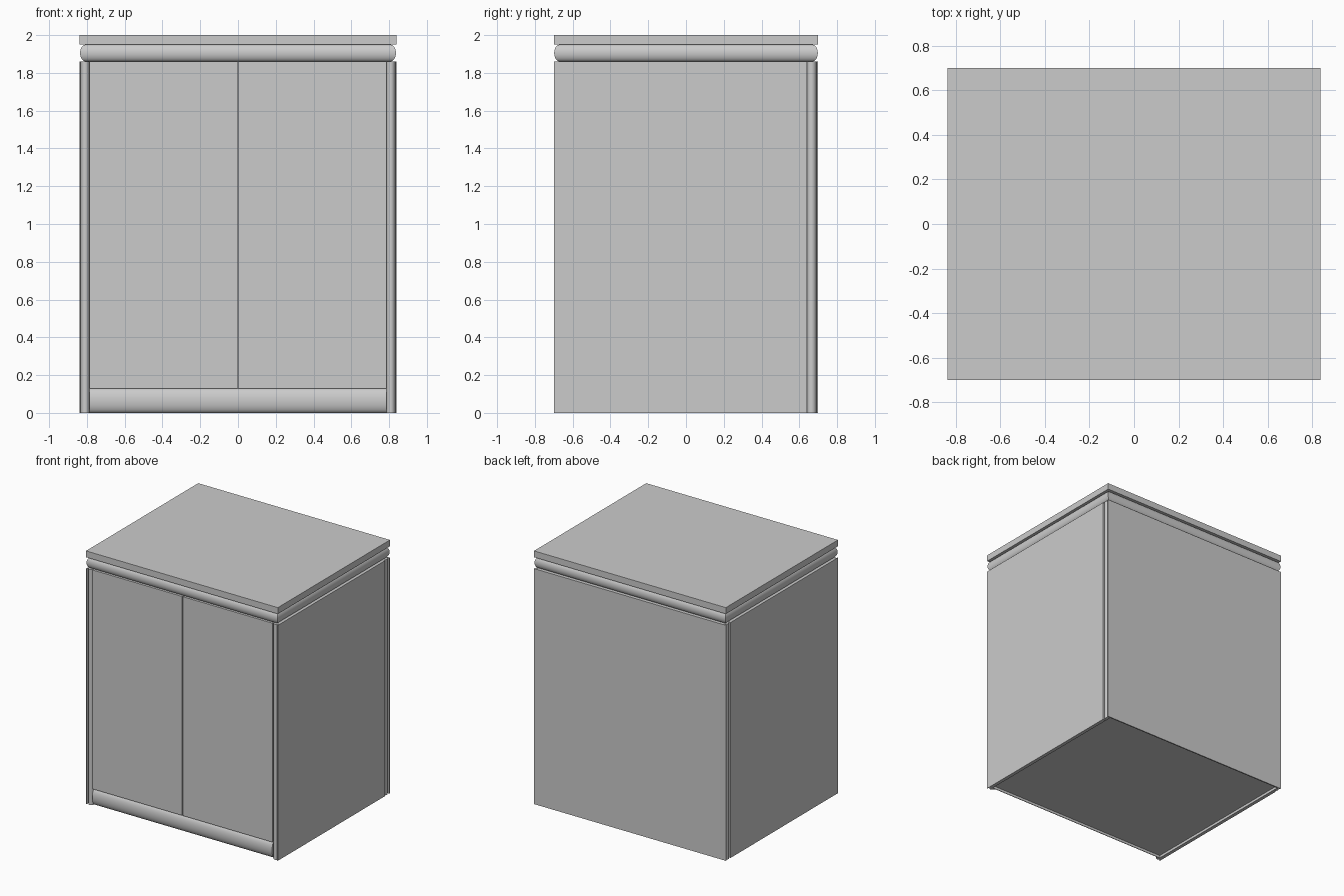
import bpy, bmesh, math
from mathutils import Vector

if "Cube" in bpy.data.objects:
    bpy.data.objects.remove(bpy.data.objects["Cube"])

X, Y = 0.838, 0.70          # half width, half depth
BODY_TOP, SLAB_BOTTOM = 1.86, 1.95


def finish(name, bm, smooth=False):
    bmesh.ops.recalc_face_normals(bm, faces=bm.faces[:])
    me = bpy.data.meshes.new(name)
    bm.to_mesh(me)
    bm.free()
    ob = bpy.data.objects.new(name, me)
    bpy.context.collection.objects.link(ob)
    if smooth:
        bpy.ops.object.select_all(action='DESELECT')
        ob.select_set(True)
        bpy.context.view_layer.objects.active = ob
        bpy.ops.object.shade_smooth_by_angle(angle=math.radians(40))
    return ob


def box(name, lo, hi):
    bm = bmesh.new()
    bmesh.ops.create_cube(bm, size=1)
    for v in bm.verts:
        v.co = Vector([lo[i] if v.co[i] < 0 else hi[i] for i in range(3)])
    return finish(name, bm)


def prism(name, points, vec, smooth=False):
    bm = bmesh.new()
    face = bm.faces.new([bm.verts.new(p) for p in points])
    ext = bmesh.ops.extrude_face_region(bm, geom=[face], use_keep_orig=True)
    bmesh.ops.translate(bm, vec=vec, verts=[g for g in ext['geom'] if isinstance(g, bmesh.types.BMVert)])
    return finish(name, bm, smooth)


def bead(name, start, across, outward, along, n=12):
    """Half-round moulding: centre of flat side, half width, height, length."""
    s, a, o = Vector(start), Vector(across), Vector(outward)
    pts = [s + a * math.cos(math.pi * i / n) + o * math.sin(math.pi * i / n) for i in range(n + 1)]
    return prism(name, pts, Vector(along), True)


# top slab
box("top_slab", (-X, -Y, SLAB_BOTTOM), (X, Y, 2.0))

# half-round cornice running around all four sides
bm = bmesh.new()
rings = []
mid, half = (BODY_TOP + SLAB_BOTTOM) / 2, (SLAB_BOTTOM - BODY_TOP) / 2
for i in range(13):
    t = math.pi * i / 12
    d = 0.032 - 0.030 * math.sin(t)
    z = mid - half * math.cos(t)
    rings.append([bm.verts.new((sx * (X - d), sy * (Y - d), z))
                  for sx, sy in ((-1, -1), (1, -1), (1, 1), (-1, 1))])
for a, b in zip(rings, rings[1:]):
    for k in range(4):
        m = (k + 1) % 4
        bm.faces.new((a[k], a[m], b[m], b[k]))
bm.faces.new(rings[0])
bm.faces.new(rings[-1])
finish("cornice", bm, True)

# carcass with slightly raised underside, and back panel
box("carcass", (-0.811, -0.668, 0.02), (0.811, 0.692, BODY_TOP))
box("back_panel", (-X, 0.69, 0), (X, Y, BODY_TOP))

for s, side in ((-1, "left"), (1, "right")):
    # side panel with a thin lip covering the front post
    outline = [(0.81, 0.64), (X, 0.64), (X, -Y), (0.833, -Y), (0.833, -0.668), (0.81, -0.668)]
    prism(side + "_side_panel", [(s * x, y, 0) for x, y in outline], Vector((0, 0, BODY_TOP)))
    # half-round posts on the front and at the back of the sides
    bead(side + "_front_post", (s * 0.809, -0.667, 0), (0.024, 0, 0), (0, -0.030, 0), (0, 0, BODY_TOP))
    bead(side + "_rear_post", (s * 0.81, 0.665, 0), (0, 0.025, 0), (s * 0.026, 0, 0), (0, 0, BODY_TOP))
    # door
    x0, x1 = sorted((s * 0.003, s * 0.785))
    box(side + "_door", (x0, -0.692, 0.13), (x1, -0.66, BODY_TOP))

# rounded bottom rail
bead("bottom_rail", (-0.785, -0.667, 0.065), (0, 0, 0.065), (0, -0.030, 0), (1.57, 0, 0))
